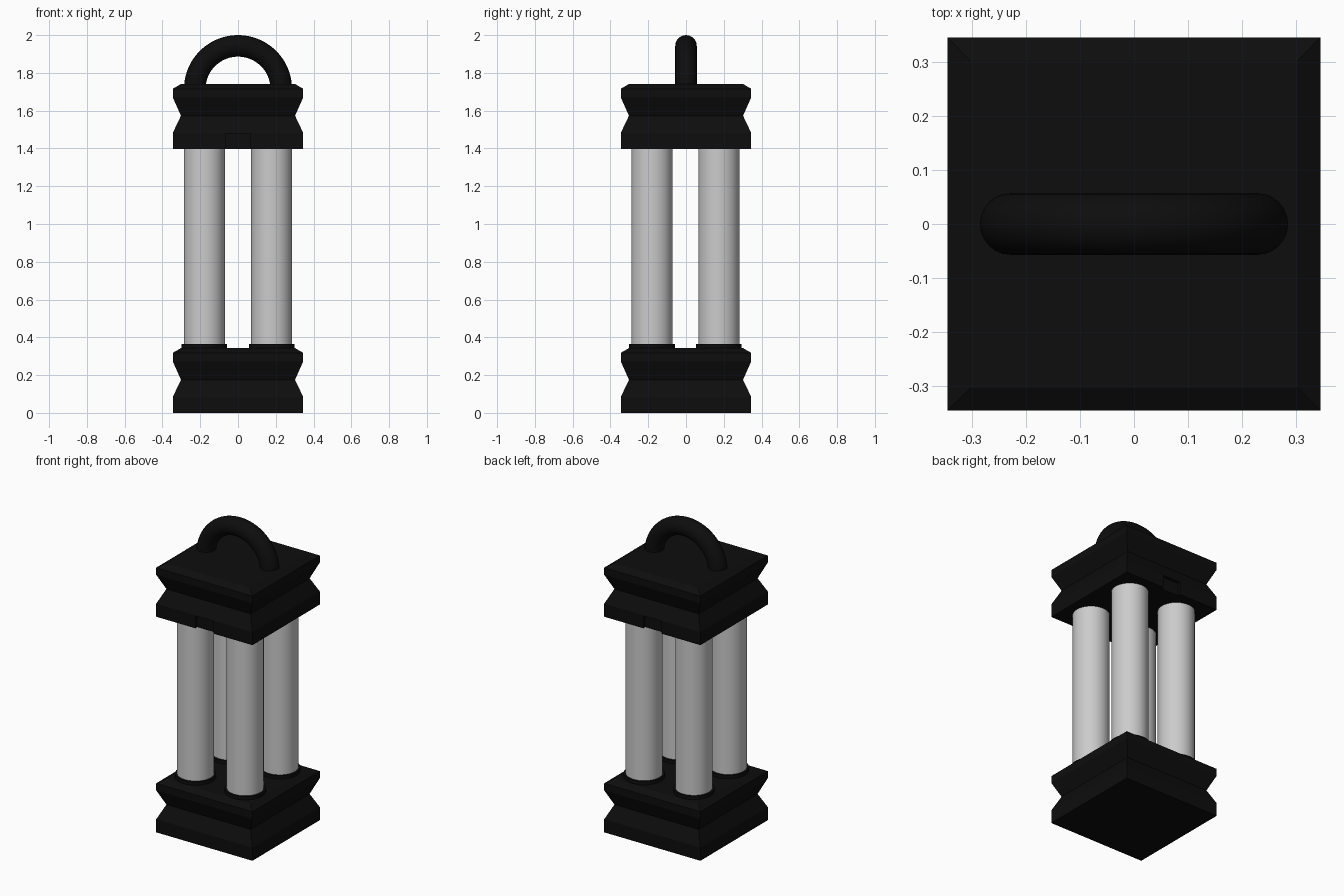
import bpy, bmesh
from math import sin, cos, pi

if "Cube" in bpy.data.objects:
    bpy.data.objects.remove(bpy.data.objects["Cube"])

black = bpy.data.materials.new("black")
black.diffuse_color = (0.004, 0.004, 0.004, 1)
black.use_nodes = True
black.node_tree.nodes["Principled BSDF"].inputs["Base Color"].default_value = black.diffuse_color

# half-width / height profile shared by both square blocks
PROFILE = [(0.345, 0), (0.345, 0.085), (0.302, 0.175), (0.345, 0.272),
           (0.345, 0.318), (0.302, 0.343)]


def block(name, z0):
    bm = bmesh.new()
    rings = [[bm.verts.new((sx * w, sy * w, z0 + z))
              for sx, sy in ((-1, -1), (1, -1), (1, 1), (-1, 1))] for w, z in PROFILE]
    for a, b in zip(rings, rings[1:]):
        for i in range(4):
            j = (i + 1) % 4
            bm.faces.new((a[i], a[j], b[j], b[i]))
    bm.faces.new(rings[0][::-1])
    bm.faces.new(rings[-1])
    me = bpy.data.meshes.new(name)
    bm.to_mesh(me)
    bm.free()
    ob = bpy.data.objects.new(name, me)
    bpy.context.collection.objects.link(ob)
    me.materials.append(black)
    return ob


def cylinder(name, r, x, y, z0, z1):
    bpy.ops.mesh.primitive_cylinder_add(vertices=48, radius=r, depth=z1 - z0,
                                        location=(x, y, (z0 + z1) / 2))
    ob = bpy.context.object
    ob.name = name
    bpy.ops.object.shade_smooth_by_angle()
    return ob


# base and top blocks
block("base_block", 0)
top = block("top_block", 1.398)

# shallow notch in the front and back lower edge of the top block
for s in (-1, 1):
    bpy.ops.mesh.primitive_cube_add(size=1, location=(0, s * 0.355, 1.425))
    cutter = bpy.context.object
    cutter.scale = (0.13, 0.06, 0.11)
    cutter.hide_render = True
    mod = top.modifiers.new("notch", 'BOOLEAN')
    mod.operation = 'DIFFERENCE'
    mod.solver = 'EXACT'
    mod.object = cutter
    bpy.context.view_layer.objects.active = top
    bpy.ops.object.modifier_apply(modifier=mod.name)
    bpy.data.objects.remove(cutter)

# four columns, each seated in a low collar
for x, side in ((-0.178, "left"), (0.178, "right")):
    for y, end in ((-0.18, "front"), (0.174, "back")):
        cylinder(f"column_{end}_{side}", 0.109, x, y, 0.34, 1.41)
        collar = cylinder(f"collar_{end}_{side}", 0.121, x, y, 0.33, 0.365)
        collar.data.materials.append(black)

# arched carrying handle
N, R, r = 40, 0.229, 0.057
bm = bmesh.new()
rings = []
for i in range(N + 1):
    a = pi * i / N
    rings.append([bm.verts.new(((R + r * cos(t)) * cos(a), r * sin(t),
                                1.714 + (R + r * cos(t)) * sin(a)))
                  for t in (2 * pi * k / 24 for k in range(24))])
for p, q in zip(rings, rings[1:]):
    for k in range(24):
        m = (k + 1) % 24
        bm.faces.new((p[k], p[m], q[m], q[k]))
bm.faces.new(rings[0])
bm.faces.new(rings[-1])
bmesh.ops.recalc_face_normals(bm, faces=bm.faces)
for f in bm.faces:
    f.smooth = len(f.verts) == 4
me = bpy.data.meshes.new("handle")
bm.to_mesh(me)
bm.free()
me.materials.append(black)
bpy.context.collection.objects.link(bpy.data.objects.new("handle", me))
